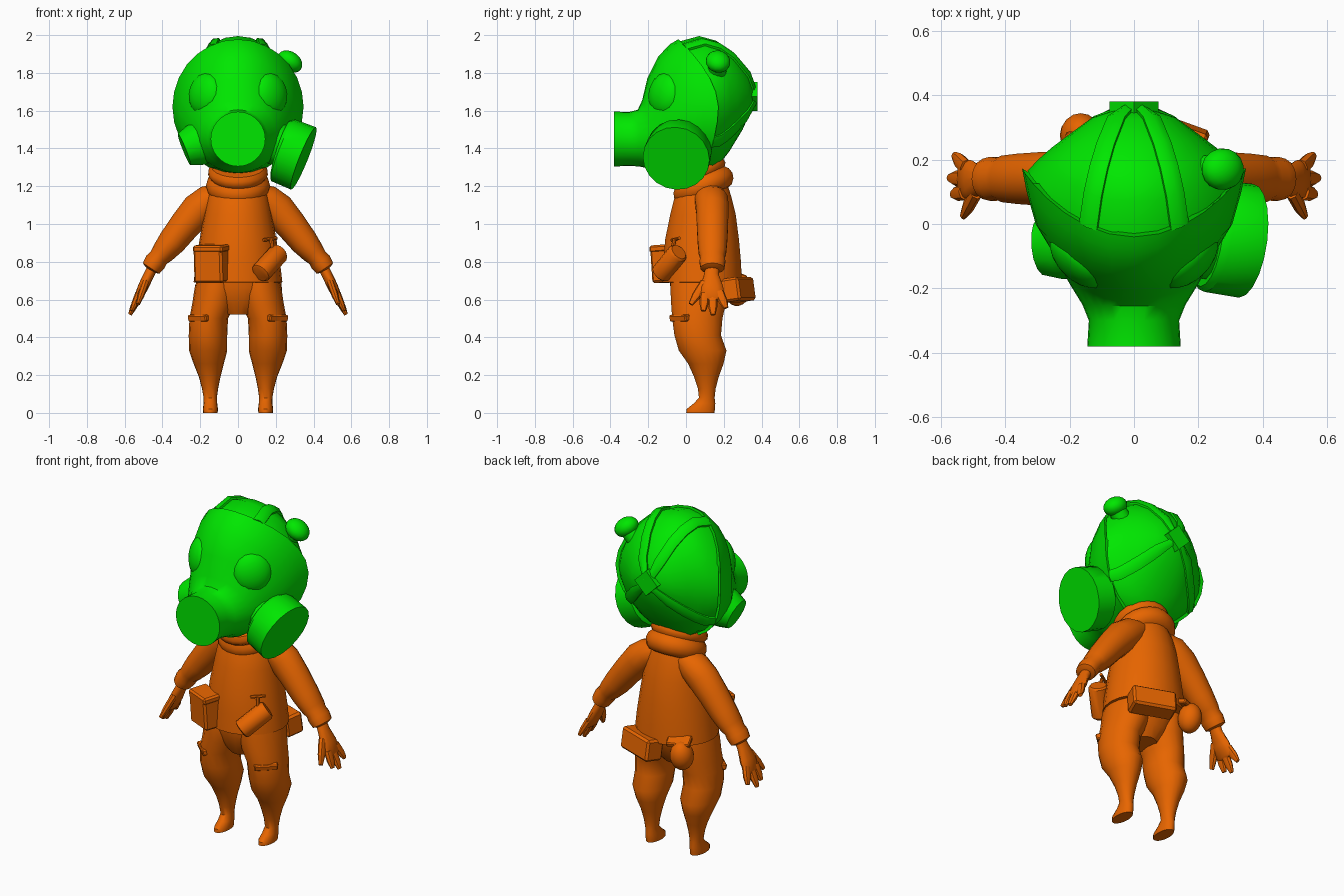
import bpy, bmesh, math
from mathutils import Vector, Matrix

if "Cube" in bpy.data.objects:
    bpy.data.objects.remove(bpy.data.objects["Cube"])


def material(name, rgb):
    m = bpy.data.materials.new(name)
    m.diffuse_color = (*rgb, 1)
    m.use_nodes = True
    m.node_tree.nodes["Principled BSDF"].inputs["Base Color"].default_value = m.diffuse_color
    return m


GREEN = material("bright green", (0.0, 0.80, 0.0))
ORANGE = material("burnt orange", (0.80, 0.13, 0.0))


def finish(name, bm, mat, angle=40):
    bmesh.ops.recalc_face_normals(bm, faces=bm.faces)
    me = bpy.data.meshes.new(name)
    bm.to_mesh(me)
    bm.free()
    me.materials.append(mat)
    ob = bpy.data.objects.new(name, me)
    bpy.context.collection.objects.link(ob)
    bpy.ops.object.select_all(action='DESELECT')
    ob.select_set(True)
    bpy.context.view_layer.objects.active = ob
    bpy.ops.object.shade_smooth_by_angle(angle=math.radians(angle))
    return ob


def loft(name, rings, mat, caps=True, angle=40):
    """Skin a list of closed rings of points."""
    bm = bmesh.new()
    vs = [[bm.verts.new(p) for p in r] for r in rings]
    n = len(vs[0])
    for a, b in zip(vs, vs[1:]):
        for i in range(n):
            j = (i + 1) % n
            bm.faces.new((a[i], a[j], b[j], b[i]))
    if caps:
        bm.faces.new(vs[0])
        bm.faces.new(vs[-1])
    return finish(name, bm, mat, angle)


def flat_rings(rows, n=18):
    """Horizontal ellipses from (z, cx, cy, rx, ry)."""
    return [[(cx + rx * math.cos(k * math.tau / n), cy + ry * math.sin(k * math.tau / n), z)
             for k in range(n)] for z, cx, cy, rx, ry in rows]


def tube(name, rows, mat, n=14, angle=40):
    """Sweep ellipses along a path of (point, radius in plane, radius along side axis)."""
    pts = [Vector(r[0]) for r in rows]
    rings = []
    for i, (p, (_, ra, rb)) in enumerate(zip(pts, rows)):
        d = (pts[min(i + 1, len(pts) - 1)] - pts[max(i - 1, 0)]).normalized()
        ref = Vector((0, 1, 0)) if abs(d.y) < 0.9 else Vector((0, 0, 1))
        u = d.cross(ref).normalized()
        w = u.cross(d)
        rings.append([p + u * ra * math.cos(k * math.tau / n) + w * rb * math.sin(k * math.tau / n)
                      for k in range(n)])
    return loft(name, rings, mat, angle=angle)


def box(name, loc, size, mat, rot=(0, 0, 0), bevel=0.012):
    bm = bmesh.new()
    bmesh.ops.create_cube(bm, size=1)
    bmesh.ops.scale(bm, vec=size, verts=bm.verts)
    if bevel:
        bmesh.ops.bevel(bm, geom=bm.edges[:], offset=bevel, segments=1, affect='EDGES')
    ob = finish(name, bm, mat, 30)
    ob.location, ob.rotation_euler = loc, [math.radians(a) for a in rot]
    return ob


def ellipsoid(name, loc, axis, radii, mat):
    bm = bmesh.new()
    bmesh.ops.create_uvsphere(bm, u_segments=16, v_segments=10, radius=1)
    bmesh.ops.scale(bm, vec=radii, verts=bm.verts)
    q = Vector(axis).to_track_quat('Z', 'Y').to_matrix().to_4x4()
    bmesh.ops.transform(bm, matrix=Matrix.Translation(loc) @ q, verts=bm.verts)
    return finish(name, bm, mat)


# ---- head: rings are (centre z, half width, half height, y at top, y at side, y at bottom)
def head_point(row, t):
    cz, hx, hz, yt, ys, yb = row
    c = math.cos(t)
    y = ys + ((yt if c > 0 else yb) - ys) * abs(c) ** 1.8
    return Vector((hx * math.sin(t), y, cz + hz * c))


def head_rings(rows, n=28):
    return [[head_point(r, k * math.tau / n) for k in range(n)] for r in rows]


MASK = [(1.45, .145, .145, -.38, -.38, -.38), (1.45, .14, .143, -.30, -.30, -.30),
        (1.455, .16, .15, -.255, -.25, -.25), (1.475, .20, .18, -.232, -.185, -.20),
        (1.52, .245, .25, -.205, -.10, -.15), (1.58, .305, .31, -.145, 0, -.06),
        (1.61, .333, .345, -.08, .10, .03), (1.62, .347, .358, -.04, .172, .08)]
HOOD = [(1.62, .33, .345, -.04, .165, .08), (1.635, .297, .360, .07, .20, .13),
        (1.645, .255, .325, .16, .237, .18), (1.65, .205, .265, .24, .275, .23),
        (1.655, .13, .155, .325, .33, .30), (1.665, .03, .03, .362, .362, .36)]
loft("gas_mask", head_rings(MASK), GREEN)
loft("hood", head_rings(HOOD), GREEN)

# rounded straps hugging the hood from the rim to the buckle
centre = Vector((0, .06, 1.64))
for label, deg in (("upper", 25), ("lower", 122)):
    for s in (1, -1):
        rings = []
        for row in HOOD:
            dt = min(.029 / row[1], .6)
            a, m, b = [head_point(row, s * math.radians(deg) + e) for e in (-dt, 0, dt)]
            rings.append([centre + (p - centre) * k for p, k in
                          ((a, .96), (a, 1.03), (m, 1.06), (b, 1.03), (b, .96))])
        loft(f"{label}_strap", rings, GREEN, angle=45)
box("strap_buckle", (0, .362, 1.675), (.107, .035, .107), GREEN, rot=(0, 45, 0), bevel=0)

# eye lenses and cheek sockets
for s in (1, -1):
    ellipsoid("eye_lens", (s * .17, -.108, 1.685), (s * .70, -.70, .12), (.112, .118, .065), GREEN)
    tube("cheek_socket", [((s * .14, -.04, 1.45), .13, .13), ((s * .235, -.065, 1.415), .11, .11),
                          ((s * .285, -.07, 1.395), .09, .09)], GREEN)

# filter canister on one cheek
tube("filter_canister", [((.225, -.035, 1.395), .16, .16), ((.24, -.037, 1.39), .175, .175),
                         ((.347, -.052, 1.347), .178, .178)], GREEN, n=20, angle=35)

# lamp knob on the hood
ellipsoid("lamp_knob", (.275, .17, 1.86), (.55, .1, .8), (.065, .072, .052), GREEN)
tube("lamp_stem", [((.2, .16, 1.78), .05, .05), ((.275, .17, 1.86), .05, .05)], GREEN)

# ---- jacket
loft("jacket", flat_rings([(.69, 0, .085, .22, .205), (.692, 0, .085, .235, .213),
                           (.80, 0, .085, .222, .208), (.92, 0, .085, .203, .197),
                           (1.05, 0, .09, .18, .175), (1.15, 0, .09, .16, .15),
                           (1.21, 0, .095, .125, .125), (1.28, 0, .1, .09, .09)], 22), ORANGE)

# rolled collar, tilted up at the back
tilt = Matrix.Rotation(math.radians(24), 3, 'X')
rolls = [(-.095, .10), (-.085, .14), (-.06, .162), (-.03, .17), (0, .162), (.018, .146),
         (.035, .158), (.06, .156), (.08, .14), (.082, .10)]
loft("collar", [[Vector((0, .08, 1.23)) + tilt @ Vector((r * math.cos(a), r * math.sin(a), h))
                 for a in [k * math.tau / 22 for k in range(22)]] for h, r in rolls], ORANGE)

# ---- limbs
for s in (1, -1):
    def P(x, y, z):
        return (s * x, y, z)
    tube("sleeve", [(P(.08, .12, 1.16), .06, .08), (P(.15, .135, 1.125), .085, .09),
                    (P(.21, .14, 1.075), .092, .088), (P(.28, .14, .995), .083, .085),
                    (P(.35, .14, .905), .075, .08), (P(.40, .14, .845), .062, .074),
                    (P(.42, .14, .822), .053, .066), (P(.437, .14, .80), .058, .07),
                    (P(.46, .14, .765), .052, .064), (P(.465, .14, .757), .03, .04)], ORANGE)
    tube("palm", [(P(.445, .14, .785), .028, .035), (P(.472, .135, .73), .028, .04),
                  (P(.503, .135, .665), .028, .062), (P(.53, .14, .605), .022, .062),
                  (P(.535, .14, .595), .012, .05)], ORANGE, 12)
    for name, root, tip in (("thumb", (.49, .10, .69), (.53, .025, .575)),
                            ("front_finger", (.525, .10, .63), (.562, .092, .54)),
                            ("middle_finger", (.525, .14, .62), (.572, .143, .52)),
                            ("rear_finger", (.52, .175, .64), (.557, .212, .555))):
        a, b = Vector(P(*root)), Vector(P(*tip))
        tube(name, [(a, .02, .026), (a.lerp(b, .6), .018, .024), (b, .010, .013)], ORANGE, 8)

    # trouser leg running down into a small shoe
    rows = [(.73, .11, .07, .10, .15), (.66, .115, .07, .115, .155), (.58, .127, .066, .115, .147),
            (.50, .155, .06, .102, .135), (.41, .159, .062, .102, .125), (.33, .158, .088, .101, .128),
            (.26, .155, .105, .08, .095), (.19, .15, .108, .057, .066), (.13, .148, .11, .043, .048),
            (.08, .147, .11, .035, .042), (.05, .146, .098, .036, .058), (.02, .146, .078, .04, .076),
            (0, .146, .076, .038, .076)]
    loft("leg", flat_rings([(z, s * x, y, rx, ry) for z, x, y, rx, ry in rows]), ORANGE)
    # flap of the thigh pocket
    box("thigh_flap", P(.20, -.025, .505), (.13, .06, .035), ORANGE, (12, 0, s * 42), .006)

loft("trouser_seat", flat_rings([(.73, 0, .08, .20, .17), (.66, 0, .075, .205, .16),
                                 (.58, 0, .07, .15, .13), (.52, 0, .065, .075, .09)]), ORANGE)

# ---- belt gear
box("front_pouch", (-.14, -.105, .79), (.165, .11, .20), ORANGE, (4, 0, -24))
box("front_pouch_lid", (-.14, -.109, .87), (.17, .117, .04), ORANGE, (4, 0, -24), .01)
tube("flask", [((.115, -.135, .735), .045, .045), ((.12, -.13, .74), .055, .055),
               ((.215, -.045, .845), .055, .055), ((.222, -.038, .852), .045, .045)], ORANGE, 12)
tube("flask_valve", [((.19, -.08, .83), .012, .012), ((.175, -.06, .92), .01, .01)], ORANGE, 8)
tube("valve_handle", [((.135, -.075, .915), .009, .009), ((.205, -.035, .925), .009, .009)], ORANGE, 8)
box("back_pouch", (.10, .272, .652), (.25, .11, .125), ORANGE, (8, 0, -20))
ellipsoid("round_pouch", (-.165, .275, .65), (0, .2, 1), (.065, .068, .085), ORANGE)
box("round_pouch_tab", (-.14, .265, .725), (.13, .08, .03), ORANGE, (-20, 0, 20), .006)
